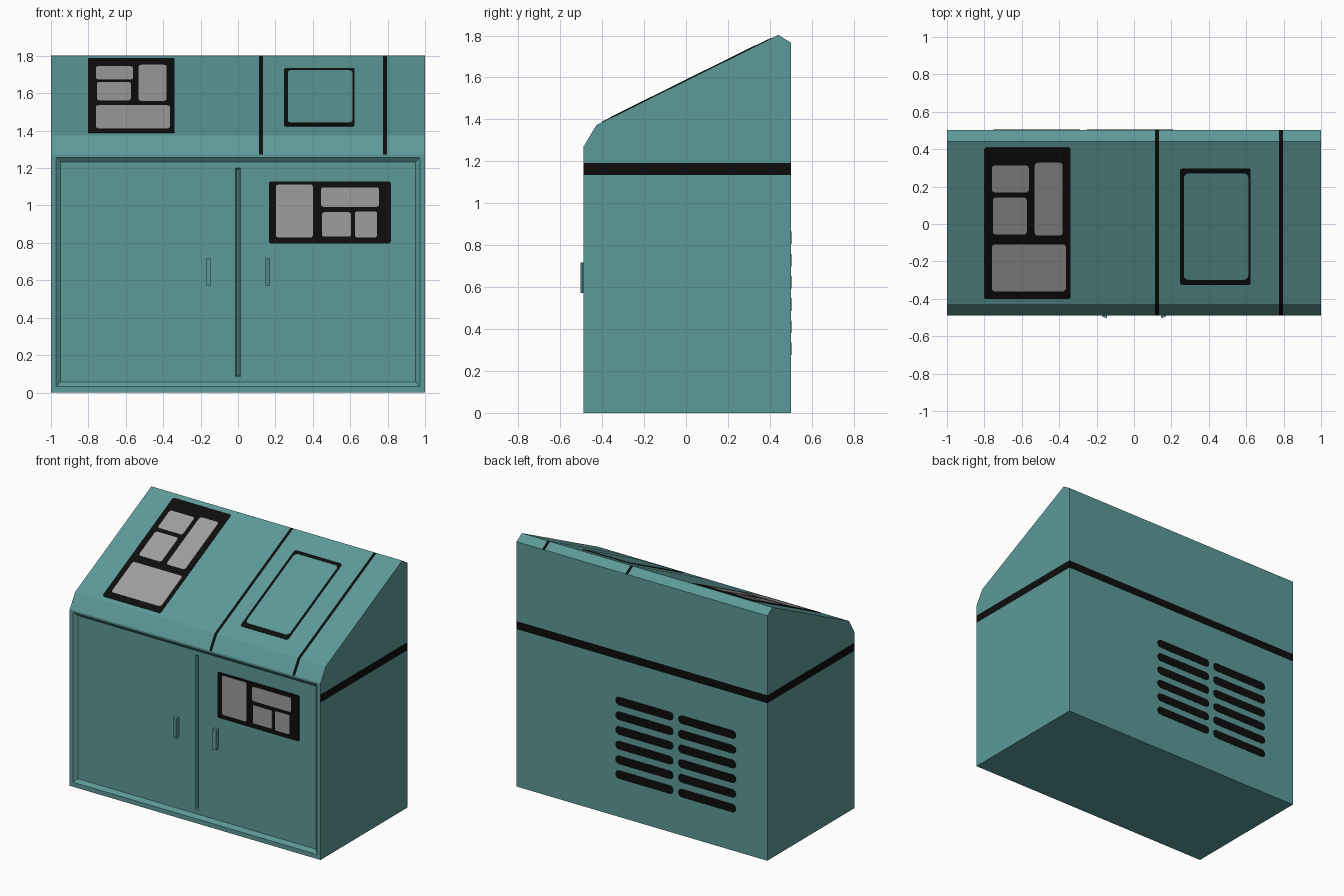
import bpy, bmesh, math
from mathutils import Vector

if "Cube" in bpy.data.objects:
    bpy.data.objects.remove(bpy.data.objects["Cube"])


def material(name, rgb):
    m = bpy.data.materials.new(name)
    m.diffuse_color = (*rgb, 1)
    m.use_nodes = True
    m.node_tree.nodes["Principled BSDF"].inputs["Base Color"].default_value = m.diffuse_color
    return m


TEAL = material("teal paint", (0.107, 0.323, 0.315))
BLACK = material("black trim", (0.004, 0.004, 0.004))
GREY = material("light grey label", (0.35, 0.335, 0.34))

FRONT, BACK, RECESS = -0.488, 0.502, 0.02
SLOPE = (1.803 - 1.373) / (0.441 + 0.427)


def finish(bm, name, mats):
    bmesh.ops.recalc_face_normals(bm, faces=bm.faces[:])
    me = bpy.data.meshes.new(name)
    bm.to_mesh(me)
    bm.free()
    for m in mats:
        me.materials.append(m)
    ob = bpy.data.objects.new(name, me)
    bpy.context.collection.objects.link(ob)
    return ob


def cut(bm, rule, co, no):
    """Slice only the faces that satisfy the rule."""
    bm.normal_update()
    faces = [f for f in bm.faces if rule(f)]
    geom = set(faces)
    for f in faces:
        geom.update(f.edges)
        geom.update(f.verts)
    bmesh.ops.bisect_plane(bm, geom=list(geom), plane_co=co, plane_no=no, dist=1e-5)


def sink_rect(bm, y, x0, x1, z0, z1, bevel, depth):
    """Sink a rectangle with sloped walls into the front plane at y."""
    def on_plane(f):
        return f.normal.y < -0.99 and abs(f.calc_center_median().y - y) < 1e-3

    def inside(f):
        c = f.calc_center_median()
        return on_plane(f) and x0 < c.x < x1 and z0 < c.z < z1
    for x in (x0, x1):
        cut(bm, on_plane, (x, 0, 0), (1, 0, 0))
    for z in (z0, z1):
        cut(bm, on_plane, (0, 0, z), (0, 0, 1))
    bm.normal_update()
    bmesh.ops.inset_individual(bm, faces=[f for f in bm.faces if inside(f)],
                               thickness=bevel, depth=-depth, use_even_offset=True)


# Cabinet body: side profile extruded across x
bm = bmesh.new()
profile = [(FRONT, 0), (BACK, 0), (BACK, 1.765), (0.441, 1.803), (-0.427, 1.373), (FRONT, 1.272)]
base = bm.faces.new([bm.verts.new((-1, y, z)) for y, z in profile])
ext = bmesh.ops.extrude_face_region(bm, geom=[base])
bmesh.ops.translate(bm, vec=(2, 0, 0), verts=[v for v in ext["geom"] if isinstance(v, bmesh.types.BMVert)])
bmesh.ops.recalc_face_normals(bm, faces=bm.faces[:])

# Recessed door area and the gap between the doors
sink_rect(bm, FRONT, -0.973, 0.973, 0.032, 1.257, 0.025, RECESS)
sink_rect(bm, FRONT + RECESS, -0.013, 0.013, 0.085, 1.2, 0.007, 0.02)


# Black band round the sides and back, black seams over the lid
def band_side(f):
    return abs(f.normal.x) > 0.99 and abs(f.calc_center_median().x) > 0.99 or f.normal.y > 0.99 and f.calc_center_median().y > 0.5


def lid_side(f):
    return f.normal.z > 0.1 and f.calc_center_median().z > 1.275


SEAMS = ((0.112, 0.133), (0.775, 0.796))
for z in (1.135, 1.192):
    cut(bm, band_side, (0, 0, z), (0, 0, 1))
for seam in SEAMS:
    for x in seam:
        cut(bm, lid_side, (x, 0, 0), (1, 0, 0))
bm.normal_update()
for f in bm.faces:
    c = f.calc_center_median()
    band = band_side(f) and 1.135 < c.z < 1.192
    seam = lid_side(f) and any(a < c.x < b for a, b in SEAMS)
    f.material_index = 1 if band or seam else 0
finish(bm, "cabinet_body", [TEAL, BLACK])

# Surfaces that carry thin plates: origin, u, v, normal
DOOR = [Vector(p) for p in ((0, FRONT + RECESS, 0), (1, 0, 0), (0, 0, 1), (0, -1, 0))]
REAR = [Vector(p) for p in ((0, BACK, 0), (1, 0, 0), (0, 0, 1), (0, 1, 0))]
LID = [Vector(p) for p in ((0, 0, 1.373 + 0.427 * SLOPE), (1, 0, 0), (0, 1, SLOPE), (0, -SLOPE, 1))]
LID[3].normalize()


def plate(name, surface, u0, u1, v0, v1, radius, mat, top):
    """Thin rounded rectangle lying on a surface."""
    o, u, v, n = surface
    bm = bmesh.new()
    rings = []
    for h in (-0.001, top):
        ring = []
        for k, (cu, cv) in enumerate(((u1 - radius, v1 - radius), (u0 + radius, v1 - radius),
                                      (u0 + radius, v0 + radius), (u1 - radius, v0 + radius))):
            for i in range(5):
                a = math.pi / 2 * (k + i / 4)
                ring.append(bm.verts.new(o + u * (cu + radius * math.cos(a))
                                         + v * (cv + radius * math.sin(a)) + n * h))
        rings.append(ring)
        bm.faces.new(ring)
    for i in range(20):
        j = (i + 1) % 20
        bm.faces.new((rings[0][i], rings[0][j], rings[1][j], rings[1][i]))
    return finish(bm, name, [mat])


# Door sign and its labels
plate("door_sign", DOOR, 0.165, 0.817, 0.797, 1.128, 0.012, BLACK, 0.003)
for i, r in enumerate(((0.203, 0.4, 0.829, 1.112), (0.444, 0.754, 0.993, 1.097),
                       (0.449, 0.604, 0.833, 0.964), (0.626, 0.743, 0.829, 0.969))):
    plate(f"door_label_{i + 1}", DOOR, *r, 0.012, GREY, 0.005)

# Lid sign and its labels
plate("lid_sign", LID, -0.802, -0.339, -0.4, 0.408, 0.012, BLACK, 0.003)
for i, r in enumerate(((-0.76, -0.562, 0.171, 0.315), (-0.755, -0.573, -0.055, 0.144),
                       (-0.531, -0.381, -0.06, 0.33), (-0.76, -0.364, -0.358, -0.107))):
    plate(f"lid_label_{i + 1}", LID, *r, 0.016, GREY, 0.005)

# Hatch in the lid: black outline with a teal panel inside
plate("hatch_outline", LID, 0.246, 0.624, -0.326, 0.298, 0.015, BLACK, 0.003)
plate("hatch_panel", LID, 0.266, 0.612, -0.296, 0.273, 0.025, TEAL, 0.005)

# Vent slots on the back, two columns of six
for col, (x0, x1) in enumerate(((-0.25, 0.21), (-0.75, -0.29))):
    for row in range(6):
        z = 0.835 - 0.106 * row
        plate(f"vent_slot_{col + 1}_{row + 1}", REAR, x0, x1, z - 0.03, z + 0.03, 0.028, BLACK, 0.002)

# Wedge door handles, thick edge towards the middle
for name, s in (("left_handle", -1), ("right_handle", 1)):
    bm = bmesh.new()
    pts = ((0.144, FRONT + RECESS + 0.002), (0.144, -0.503), (0.15, -0.503), (0.171, -0.493), (0.171, FRONT + RECESS + 0.002))
    f = bm.faces.new([bm.verts.new((s * x, y, 0.572)) for x, y in pts])
    ext = bmesh.ops.extrude_face_region(bm, geom=[f])
    bmesh.ops.translate(bm, vec=(0, 0, 0.145), verts=[v for v in ext["geom"] if isinstance(v, bmesh.types.BMVert)])
    finish(bm, name, [TEAL])
